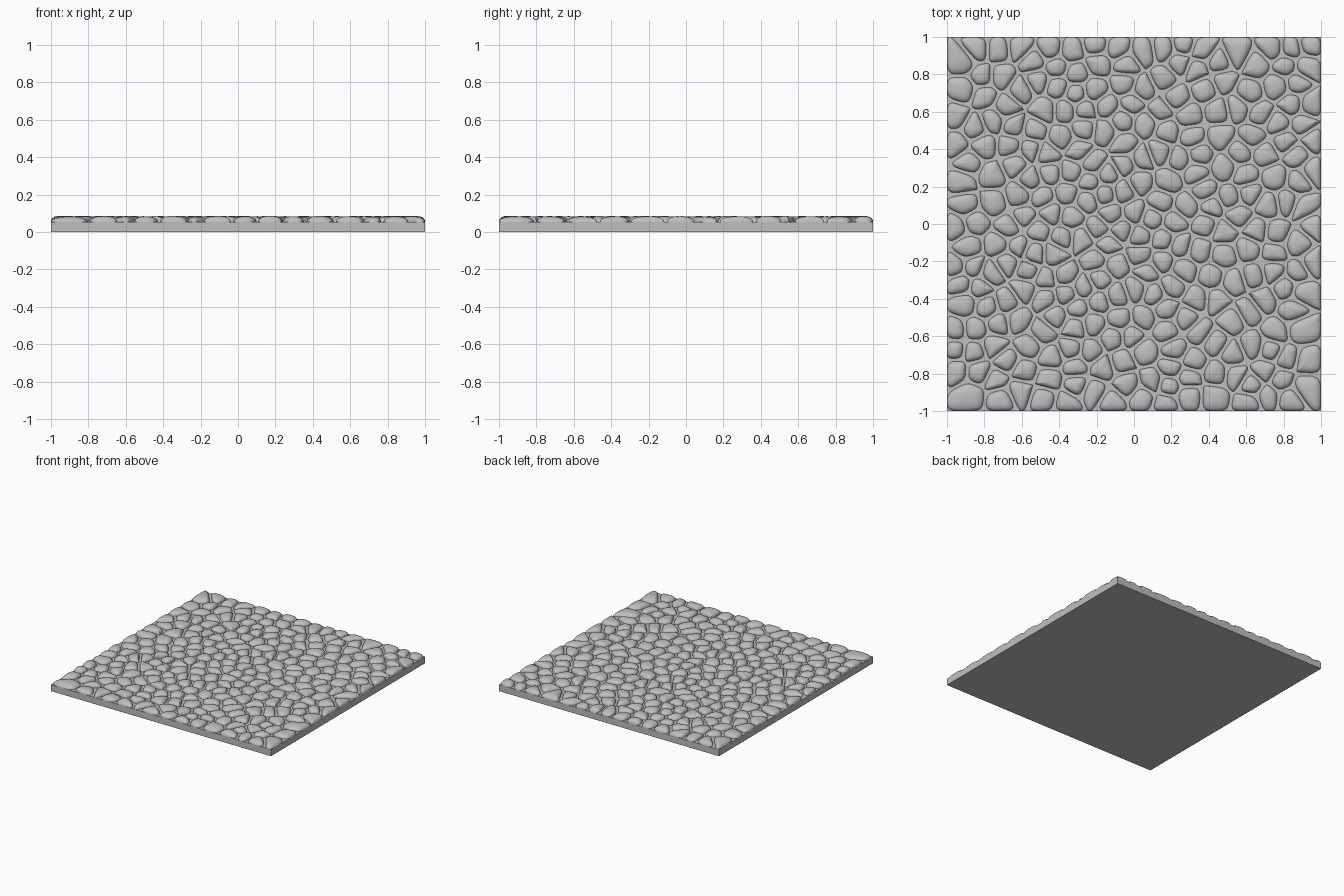
import bpy, bmesh, math, random
from mathutils import Vector

random.seed(7)
HALF, SLAB_TOP, GAP = 1.0, 0.054, 0.017
SPACING, RINGS = 0.096, 6

if "Cube" in bpy.data.objects:
    bpy.data.objects.remove(bpy.data.objects["Cube"])

stone_grey = bpy.data.materials.new("stone grey")
stone_grey.use_nodes = True
colour = (0.52, 0.52, 0.52, 1)
stone_grey.diffuse_color = colour
stone_grey.node_tree.nodes["Principled BSDF"].inputs["Base Color"].default_value = colour


def finish(bm, name, smooth):
    bmesh.ops.recalc_face_normals(bm, faces=bm.faces)
    for f in bm.faces:
        f.smooth = smooth
    mesh = bpy.data.meshes.new(name)
    bm.to_mesh(mesh)
    bm.free()
    mesh.materials.append(stone_grey)
    obj = bpy.data.objects.new(name, mesh)
    bpy.context.collection.objects.link(obj)
    return obj


def scatter():
    """Random centres that keep a minimum distance."""
    pts = []
    lim = HALF - SPACING * 0.4
    for _ in range(12000):
        p = Vector((random.uniform(-lim, lim), random.uniform(-lim, lim)))
        if all((p - q).length > SPACING for q in pts):
            pts.append(p)
    return pts


def clip(poly, point, normal):
    """Keep the part of a polygon behind a line."""
    out = []
    for a, b in zip(poly, poly[1:] + poly[:1]):
        da, db = (a - point).dot(normal), (b - point).dot(normal)
        if da <= 0:
            out.append(a)
        if da * db < 0:
            out.append(a.lerp(b, da / (da - db)))
    return out


def cell(p, pts):
    """The patch of ground nearest to p, less half a joint on each side."""
    poly = [Vector((x, y)) for x, y in ((-HALF, -HALF), (HALF, -HALF), (HALF, HALF), (-HALF, HALF))]
    for q in pts:
        d = q - p
        if 0 < d.length < SPACING * 5:
            n = d.normalized()
            poly = clip(poly, (p + q) / 2 - n * GAP / 2, n)
    return poly


def soften(poly, cut):
    """Cut the corners of an outline."""
    out = []
    for a, b in zip(poly, poly[1:] + poly[:1]):
        out += [a.lerp(b, cut), a.lerp(b, 1 - cut)]
    return out


def add_stone(bm, outline):
    centre = sum(outline, Vector((0, 0))) / len(outline)
    peak = centre + Vector((random.uniform(-1, 1), random.uniform(-1, 1))) * 0.008
    height = random.uniform(0.028, 0.031)
    rings = []
    for i in range(RINGS):
        t = math.pi / 2 * i / RINGS
        scale = math.cos(t) ** 0.75
        z = SLAB_TOP + height * math.sin(t)
        rings.append([bm.verts.new((*peak.lerp(v, scale), z)) for v in outline])
    top = bm.verts.new((*peak, SLAB_TOP + height))
    n = len(outline)
    for i in range(n):
        j = (i + 1) % n
        for lo, hi in zip(rings, rings[1:]):
            bm.faces.new((lo[i], lo[j], hi[j], hi[i]))
        bm.faces.new((rings[-1][i], rings[-1][j], top))


# Flat slab under the stones
bm = bmesh.new()
bmesh.ops.create_cube(bm, size=1)
for v in bm.verts:
    v.co = (v.co.x * 2 * HALF, v.co.y * 2 * HALF, (v.co.z + 0.5) * SLAB_TOP)
finish(bm, "base_slab", False)

# Rounded stones packed over the slab
bm = bmesh.new()
centres = scatter()
for c in centres:
    add_stone(bm, soften(soften(cell(c, centres), 0.2), 0.25))
finish(bm, "cobblestones", True)
